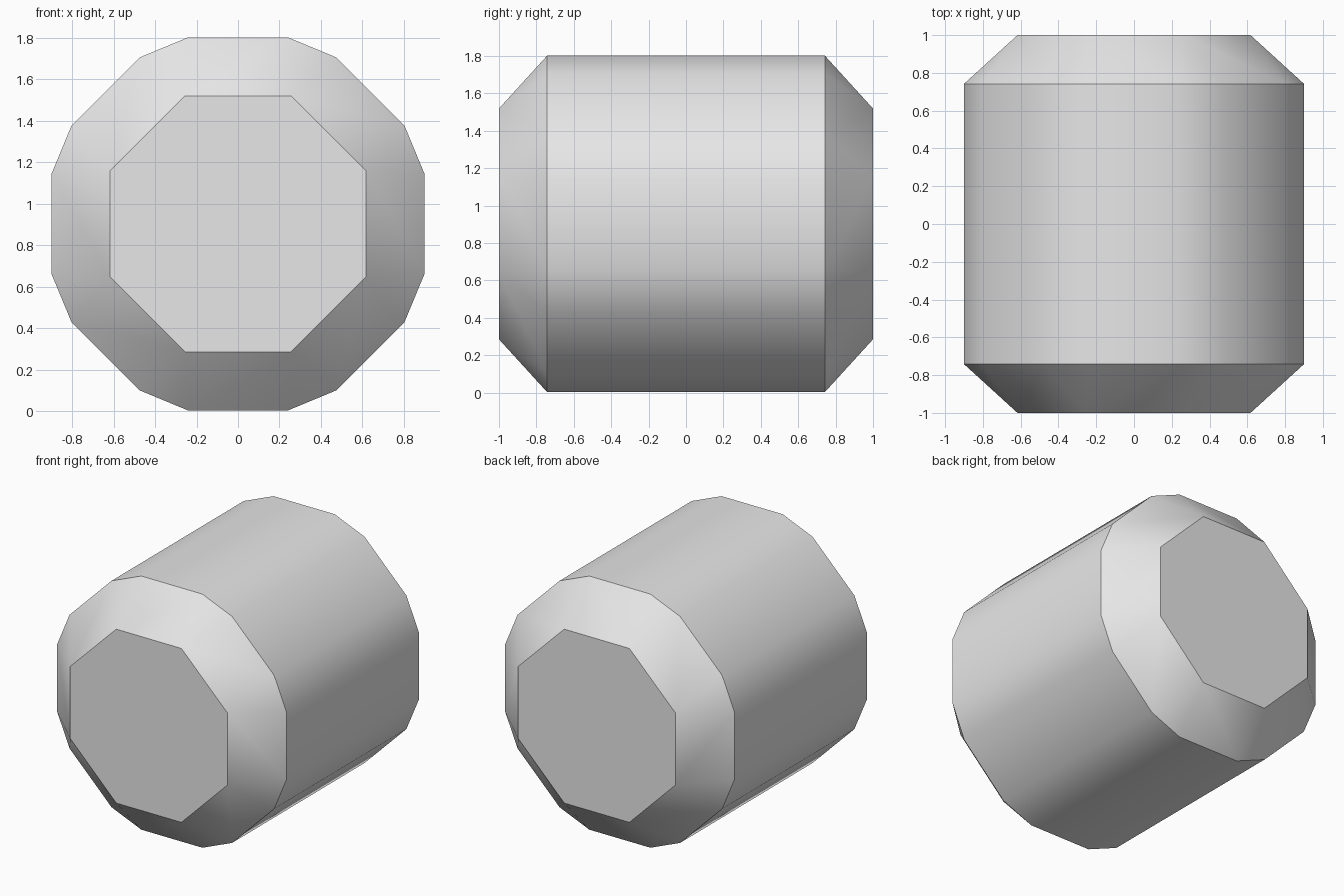
import bpy, bmesh, math
from mathutils import Vector

if "Cube" in bpy.data.objects:
    bpy.data.objects.remove(bpy.data.objects["Cube"])

CZ = 0.9025  # height of the barrel axis

mat = bpy.data.materials.new("light grey")
mat.diffuse_color = (0.8, 0.8, 0.8, 1)
mat.use_nodes = True
mat.node_tree.nodes["Principled BSDF"].inputs["Base Color"].default_value = mat.diffuse_color


def mirrored_ring(bm, quadrant, y):
    """Ring of vertices from first-quadrant points, repeated by quarter turns."""
    ring = []
    for q in range(4):
        for a, b in quadrant:
            for _ in range(q):
                a, b = -b, a
            ring.append(bm.verts.new((a, y, CZ + b)))
    return ring


# Rim: octagon with cut corners; cap: smaller plain octagon
rim_pts = [(0.9, 0.24), (0.803, 0.474), (0.474, 0.803), (0.24, 0.9)]
cap_pts = [(0.617, 0.256), (0.256, 0.617)]

bm = bmesh.new()
rims = []
for s in (-1, 1):
    rim = mirrored_ring(bm, rim_pts, 0.742 * s)
    cap = mirrored_ring(bm, cap_pts, 1.0 * s)
    rims.append(rim)
    bm.faces.new(cap)
    # Chamfer: a triangle at each cap corner, a quad along each cap edge
    for i in range(8):
        a, b, c = rim[2 * i], rim[2 * i + 1], rim[(2 * i + 2) % 16]
        bm.faces.new((a, b, cap[i]))
        bm.faces.new((b, c, cap[(i + 1) % 8], cap[i]))

# Barrel side
for i in range(16):
    j = (i + 1) % 16
    bm.faces.new((rims[0][i], rims[0][j], rims[1][j], rims[1][i]))
bmesh.ops.recalc_face_normals(bm, faces=bm.faces[:])

me = bpy.data.meshes.new("barrel")
bm.to_mesh(me)
bm.free()
me.materials.append(mat)
barrel = bpy.data.objects.new("barrel", me)
bpy.context.collection.objects.link(barrel)

# Smooth round the barrel, sharp at the rims and caps
bpy.context.view_layer.objects.active = barrel
barrel.select_set(True)
bpy.ops.object.shade_smooth_by_angle(angle=math.radians(30))
